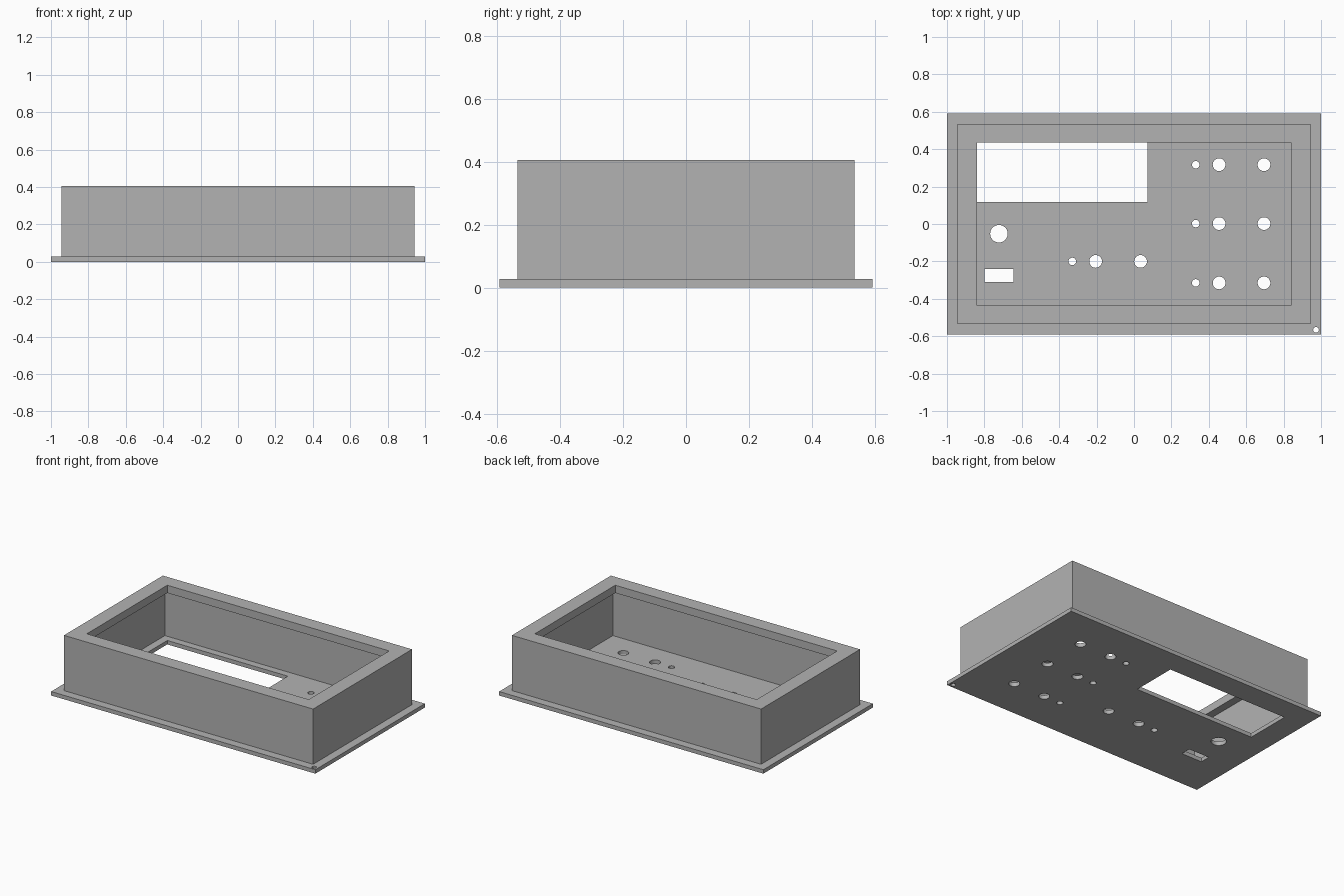
import bpy, bmesh
from mathutils import Matrix

cube = bpy.data.objects.get("Cube")
if cube:
    bpy.data.objects.remove(cube, do_unlink=True)

PLATE_T = 0.027
TOP = 0.405
LIP_Z = 0.352

grey = bpy.data.materials.new("plain grey")
grey.use_nodes = True
grey.diffuse_color = (0.45, 0.45, 0.45, 1)
grey.node_tree.nodes["Principled BSDF"].inputs["Base Color"].default_value = (0.45, 0.45, 0.45, 1)


def make_object(name, bm):
    bmesh.ops.recalc_face_normals(bm, faces=bm.faces)
    mesh = bpy.data.meshes.new(name)
    bm.to_mesh(mesh)
    bm.free()
    mesh.materials.append(grey)
    obj = bpy.data.objects.new(name, mesh)
    bpy.context.collection.objects.link(obj)
    return obj


def add_box(bm, x0, x1, y0, y1, z0, z1):
    centre = Matrix.Translation(((x0 + x1) / 2, (y0 + y1) / 2, (z0 + z1) / 2))
    size = Matrix.Diagonal((x1 - x0, y1 - y0, z1 - z0, 1))
    bmesh.ops.create_cube(bm, size=1, matrix=centre @ size)


def add_cylinder(bm, x, y, r):
    bmesh.ops.create_cone(bm, cap_ends=True, segments=32, radius1=r, radius2=r,
                          depth=0.2, matrix=Matrix.Translation((x, y, 0)))


# Front panel plate
bm = bmesh.new()
add_box(bm, -1, 1, -0.592, 0.592, 0, PLATE_T)
plate = make_object("panel_plate", bm)

# Openings: display window, slot, large hole, corner hole, control groups
bm = bmesh.new()
add_box(bm, -0.84, 0.073, 0.118, 0.435, -0.1, 0.1)
add_box(bm, -0.80, -0.645, -0.31, -0.24, -0.1, 0.1)
add_cylinder(bm, -0.722, -0.052, 0.047)
add_cylinder(bm, 0.973, -0.566, 0.015)
for x, y in ((0.33, 0.317), (0.33, 0.002), (0.33, -0.315), (-0.33, -0.2)):
    add_cylinder(bm, x, y, 0.02)
    add_cylinder(bm, x + 0.125, y, 0.034)
    add_cylinder(bm, x + 0.365, y, 0.034)
cutter = make_object("hole_cutter", bm)
cutter.hide_render = True

cut = plate.modifiers.new("holes", 'BOOLEAN')
cut.operation = 'DIFFERENCE'
cut.solver = 'EXACT'
cut.object = cutter
bpy.context.view_layer.update()
evaluated = plate.evaluated_get(bpy.context.evaluated_depsgraph_get())
plate.data = bpy.data.meshes.new_from_object(evaluated)
plate.modifiers.clear()
bpy.data.objects.remove(cutter, do_unlink=True)

# Case walls with an overhanging inner lip, from a swept rectangular profile
profile = [(0.943, 0.535, PLATE_T), (0.943, 0.535, TOP), (0.84, 0.435, TOP),
           (0.84, 0.435, LIP_Z), (0.893, 0.485, LIP_Z), (0.893, 0.485, PLATE_T)]
bm = bmesh.new()
rings = [[bm.verts.new((sx * x, sy * y, z))
          for sx, sy in ((-1, -1), (1, -1), (1, 1), (-1, 1))] for x, y, z in profile]
for i, ring in enumerate(rings):
    following = rings[(i + 1) % len(rings)]
    for j in range(4):
        k = (j + 1) % 4
        bm.faces.new((ring[j], ring[k], following[k], following[j]))
walls = make_object("case_walls", bm)

# Smooth hole walls, crisp edges elsewhere
bpy.ops.object.select_all(action='DESELECT')
plate.select_set(True)
bpy.context.view_layer.objects.active = plate
bpy.ops.object.shade_smooth_by_angle()
